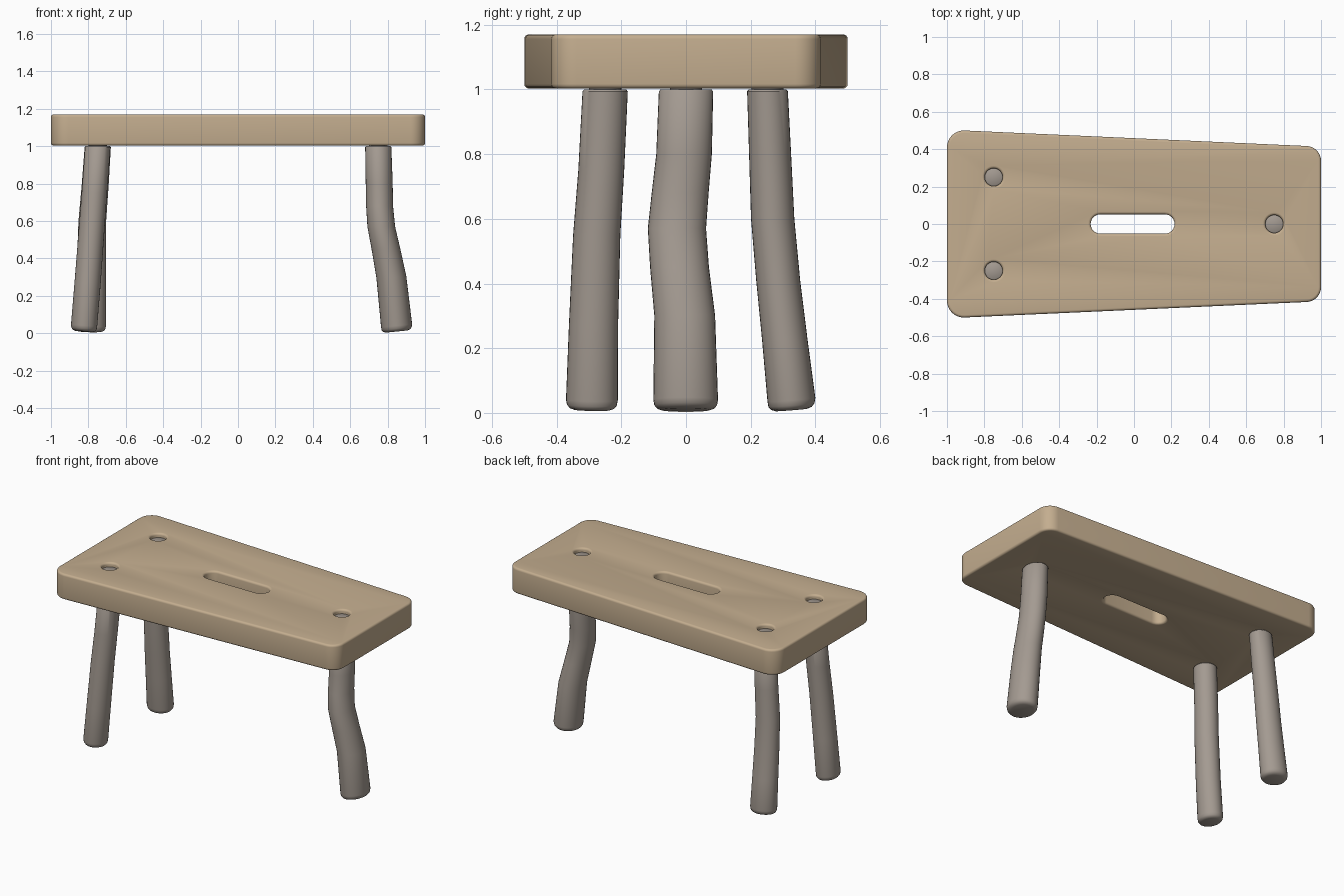
import bpy, bmesh, math

if "Cube" in bpy.data.objects:
    bpy.data.objects.remove(bpy.data.objects["Cube"])


def material(name, rgb):
    m = bpy.data.materials.new(name)
    m.diffuse_color = (*rgb, 1)
    m.use_nodes = True
    m.node_tree.nodes["Principled BSDF"].inputs["Base Color"].default_value = m.diffuse_color
    return m


TAN = material("tan wood", (0.55, 0.42, 0.275))
GREY = material("grey brown wood", (0.37, 0.325, 0.285))


def smooth(ob, angle):
    bpy.ops.object.select_all(action='DESELECT')
    ob.select_set(True)
    bpy.context.view_layer.objects.active = ob
    bpy.ops.object.shade_smooth_by_angle(angle=math.radians(angle))


def arc(cx, cy, r, a0, a1, n):
    return [(cx + r * math.cos(math.radians(a0 + (a1 - a0) * i / n)),
             cy + r * math.sin(math.radians(a0 + (a1 - a0) * i / n))) for i in range(n + 1)]


# Seat: filled outline with slot and peg holes, extruded with rounded edges
B = 0.014
Z0, Z1 = 1.003, 1.17
outer = (arc(0.92, 0.337, 0.08 - B, 0, 87.5, 8) + arc(-0.91, 0.41, 0.09 - B, 87.5, 180, 8)
         + arc(-0.91, -0.41, 0.09 - B, 180, 272.5, 8) + arc(0.92, -0.337, 0.08 - B, 272.5, 360, 8))
slot = arc(0.165, 0, 0.052 + B, -90, 90, 12) + arc(-0.18, 0, 0.052 + B, 90, 270, 12)
pegs = [(-0.75, 0.25), (-0.75, -0.25), (0.75, 0)]
loops = [outer, slot] + [arc(x, y, 0.052 + B * 0.7, 0, 360, 32)[:-1] for x, y in pegs]

cu = bpy.data.curves.new("seat", 'CURVE')
cu.dimensions = '2D'
cu.fill_mode = 'BOTH'
cu.extrude = (Z1 - Z0) / 2 - B
cu.bevel_depth = B
cu.bevel_resolution = 3
for pts in loops:
    s = cu.splines.new('POLY')
    s.points.add(len(pts) - 1)
    for p, (x, y) in zip(s.points, pts):
        p.co = (x, y, 0, 1)
    s.use_cyclic_u = True
seat = bpy.data.objects.new("seat", cu)
bpy.context.collection.objects.link(seat)
seat.location.z = (Z0 + Z1) / 2
bpy.context.view_layer.objects.active = seat
seat.select_set(True)
bpy.ops.object.convert(target='MESH')
seat = bpy.context.view_layer.objects.active
seat.name = "seat"
bm = bmesh.new()
bm.from_mesh(seat.data)
bmesh.ops.remove_doubles(bm, verts=bm.verts, dist=0.0001)
bmesh.ops.recalc_face_normals(bm, faces=bm.faces)
bm.to_mesh(seat.data)
bm.free()
seat.data.materials.clear()
seat.data.materials.append(TAN)
smooth(seat, 35)


# Legs: crooked oval branches with a round peg on top; rows are (z, x, y, rx, ry)
def leg(name, rows, slope, n=32):
    z, x, y, rx, ry = rows[0]
    rings = [(1.145, x, y, 0.043, 0.043, 0), (1.14, x, y, 0.05, 0.05, 0), (1.0, x, y, 0.05, 0.05, 0),
             (1.0, x, y, rx - 0.005, ry - 0.005, 0), (0.994, x, y, rx, ry, 0)]
    rings += [(*r, 0.5 if i == len(rows) - 2 else 0) for i, r in enumerate(rows[1:], 1) if i < len(rows) - 1]
    _, x, y, rx, ry = rows[-1]
    # rounded, slightly slanted foot
    rings += [(h, x, y, rx - d, ry - d, 1) for h, d in
              ((0.04, 0), (0.024, 0.003), (0.014, 0.011), (0.009, 0.025))]
    bm = bmesh.new()
    loops = []
    for z, x, y, rx, ry, t in rings:
        loop = []
        for i in range(n):
            a = 2 * math.pi * i / n
            dx, dy = rx * math.cos(a), ry * math.sin(a)
            loop.append(bm.verts.new((x + dx, y + dy, z + t * (slope[0] * dx + slope[1] * dy))))
        loops.append(loop)
    for a, b in zip(loops, loops[1:]):
        for i in range(n):
            j = (i + 1) % n
            bm.faces.new((a[i], b[i], b[j], a[j]))
    bm.faces.new(loops[0])
    bm.faces.new(loops[-1][::-1])
    bmesh.ops.recalc_face_normals(bm, faces=bm.faces)
    me = bpy.data.meshes.new(name)
    bm.to_mesh(me)
    bm.free()
    me.materials.append(GREY)
    ob = bpy.data.objects.new(name, me)
    bpy.context.collection.objects.link(ob)
    smooth(ob, 40)


leg("right_leg", [(1.0, 0.75, 0, 0.07, 0.084), (0.8, 0.755, -0.006, 0.072, 0.086),
                  (0.68, 0.757, -0.018, 0.072, 0.088), (0.57, 0.766, -0.028, 0.074, 0.09),
                  (0.45, 0.791, -0.02, 0.077, 0.091), (0.3, 0.82, -0.004, 0.08, 0.094),
                  (0, 0.848, -0.001, 0.083, 0.1)], (0.1, 0))
leg("front_left_leg", [(1.0, -0.75, -0.25, 0.068, 0.07), (0.75, -0.768, -0.262, 0.068, 0.071),
                       (0.55, -0.783, -0.276, 0.069, 0.073), (0.27, -0.804, -0.286, 0.07, 0.076),
                       (0, -0.823, -0.291, 0.07, 0.08)], (-0.07, -0.02))
leg("back_left_leg", [(1.0, -0.75, 0.252, 0.07, 0.063), (0.8, -0.763, 0.26, 0.072, 0.065),
                      (0.6, -0.779, 0.268, 0.074, 0.067), (0.41, -0.783, 0.285, 0.077, 0.068),
                      (0.23, -0.786, 0.305, 0.08, 0.07), (0, -0.789, 0.326, 0.083, 0.074)], (-0.02, 0.08))
